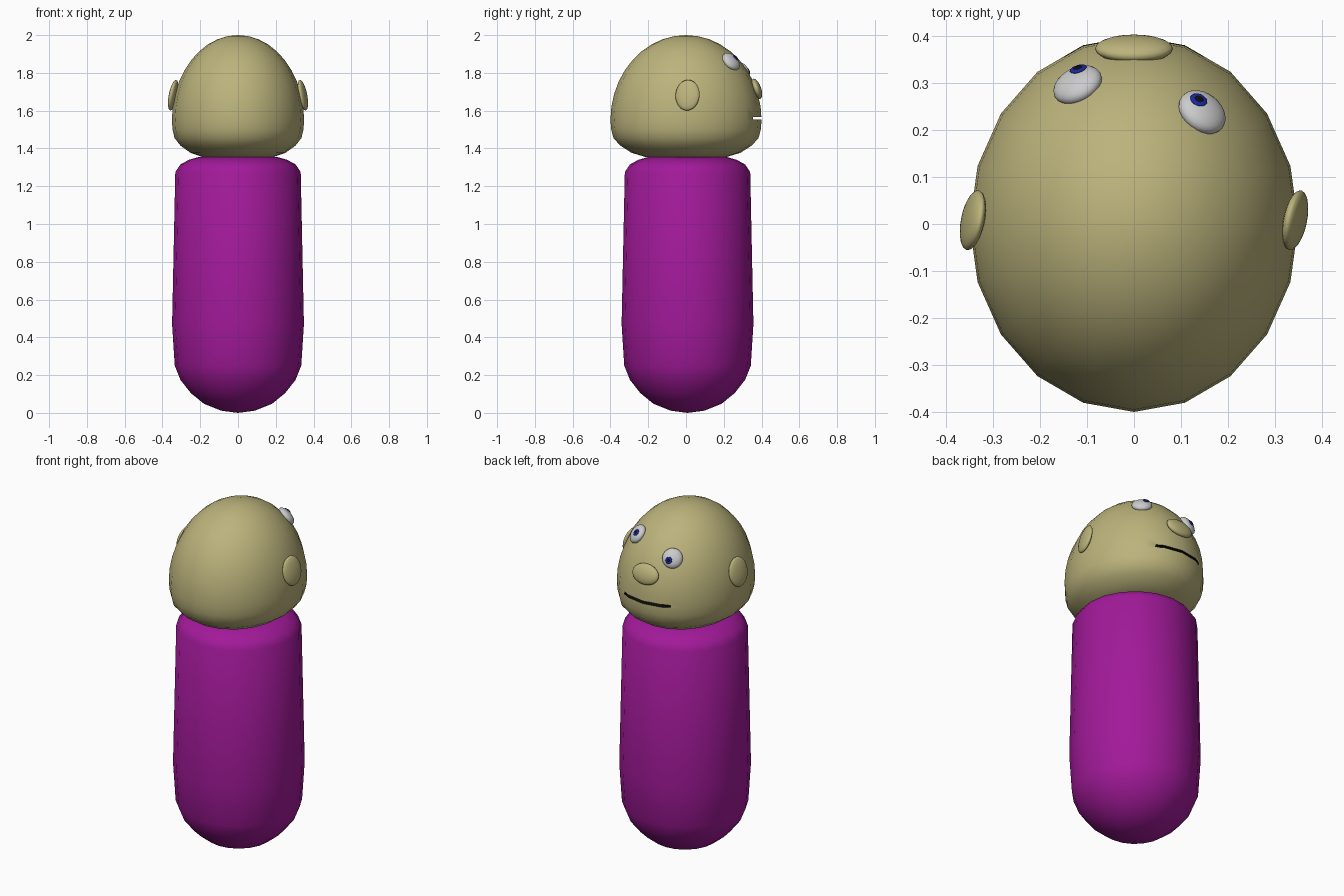
import bpy, bmesh, math
from mathutils import Matrix, Vector

if "Cube" in bpy.data.objects:
    bpy.data.objects.remove(bpy.data.objects["Cube"])


def material(name, rgb):
    m = bpy.data.materials.new(name)
    m.diffuse_color = (*rgb, 1)
    m.use_nodes = True
    m.node_tree.nodes["Principled BSDF"].inputs["Base Color"].default_value = m.diffuse_color
    return m


SKIN = material("skin", (0.50, 0.45, 0.20))
PURPLE = material("purple", (0.36, 0.01, 0.32))
BLUE = material("blue", (0.01, 0.02, 0.35))
BLACK = material("black", (0.004, 0.004, 0.004))


def finish(bm, name, mats=()):
    bmesh.ops.recalc_face_normals(bm, faces=bm.faces)
    for f in bm.faces:
        f.smooth = True
    me = bpy.data.meshes.new(name)
    bm.to_mesh(me)
    bm.free()
    for m in mats:
        me.materials.append(m)
    ob = bpy.data.objects.new(name, me)
    bpy.context.collection.objects.link(ob)
    return ob


def lathe(name, profile, sx, sy, cy, mats, n=20):
    """Spin (radius, z) points around z; first and last points are poles."""
    bm = bmesh.new()
    rings = []
    for r, z in profile[1:-1]:
        rings.append([bm.verts.new((sx * r * math.sin(math.tau * i / n),
                                    cy + sy * r * math.cos(math.tau * i / n), z))
                      for i in range(n)])
    low = bm.verts.new((0, cy, profile[0][1]))
    top = bm.verts.new((0, cy, profile[-1][1]))
    for i in range(n):
        j = (i + 1) % n
        bm.faces.new((low, rings[0][i], rings[0][j]))
        bm.faces.new((top, rings[-1][j], rings[-1][i]))
        for a, b in zip(rings, rings[1:]):
            bm.faces.new((a[i], a[j], b[j], b[i]))
    return finish(bm, name, mats)


def frame(normal):
    """Axes lying on a surface: u sideways, v up the surface, n outwards."""
    n = Vector(normal).normalized()
    u = Vector((0, 0, 1)).cross(n).normalized()
    return u, n.cross(u), n


def blob(name, centre, axes, radii, mats=(), seg=24):
    """Flattened ball with its own u, v, n axes."""
    rot = Matrix(axes).transposed().to_4x4()
    bm = bmesh.new()
    bmesh.ops.create_uvsphere(bm, u_segments=seg, v_segments=seg // 2, radius=1,
                              matrix=Matrix.Translation(centre) @ rot
                              @ Matrix.Diagonal((*radii, 1)))
    return finish(bm, name, mats)


# Body: tapered capsule
lathe("body", [(0, 0), (0.09, 0.012), (0.18, 0.048), (0.25, 0.105), (0.305, 0.175),
               (0.335, 0.25), (0.349, 0.47), (0.332, 1.275), (0.305, 1.315),
               (0.26, 1.34), (0.21, 1.354), (0, 1.358)], 1, 1, 0.008, [PURPLE])

# Head: domed top, squashed underside
dome = [(math.cos(math.radians(a)), 1.55 + 0.45 * math.sin(math.radians(a)))
        for a in range(0, 91, 9)]
head = lathe("head", [(0, 1.35), (0.54, 1.355), (0.72, 1.377), (0.87, 1.415),
                      (0.96, 1.455), (0.99, 1.50)] + dome, 0.35, 0.40, 0, [SKIN, BLACK])

# Mouth: slit cut into the head, black inside
bm = bmesh.new()
bmesh.ops.create_cube(bm, size=1, matrix=Matrix.Translation((0, 0.405, 1.56))
                      @ Matrix.Diagonal((0.6, 0.1, 0.015, 1)))
for f in bm.faces:
    f.material_index = 1
cutter = finish(bm, "mouth_cutter", [SKIN, BLACK])
cutter.hide_render = True
mod = head.modifiers.new("mouth", 'BOOLEAN')
mod.operation = 'DIFFERENCE'
mod.solver = 'EXACT'
mod.object = cutter
bpy.context.view_layer.objects.active = head
head.select_set(True)
bpy.ops.object.modifier_apply(modifier="mouth")
bpy.data.objects.remove(cutter)
bpy.ops.object.shade_smooth_by_angle(angle=math.radians(40))

# Nose
blob("nose", (0, 0.373, 1.715), frame((0, 2.33, 0.815)), (0.083, 0.057, 0.025), [SKIN])

# Ears: follow the head's slope, both turned the same way
for side, name in ((1, "right_ear"), (-1, "left_ear")):
    blob(name, (side * 0.343, 0.008, 1.682), frame((side, -side * 0.2, 0.2)),
         (0.065, 0.083, 0.02), [SKIN])

# Eyes: uneven, each with an off-centre iris and pupil
R, H = 0.055, 0.028
for name, c, (a, b) in (("left", (-0.12, 0.296, 1.81), (-0.017, -0.015)),
                        ("right", (0.145, 0.238, 1.86), (0.022, 0.006))):
    c = Vector(c)
    u, v, n = frame((c.x / 0.1225, c.y / 0.16, (c.z - 1.55) / 0.2025))
    blob(name + "_eye", c, (u, v, n), (R, R, H))
    h = H * math.sqrt(1 - (a * a + b * b) / R ** 2)
    spot = c + u * a + v * b + n * h
    tilt = frame(u * (a / R ** 2) + v * (b / R ** 2) + n * (h / H ** 2))
    blob(name + "_iris", spot, tilt, (0.019, 0.019, 0.004), [BLUE], 16)
    blob(name + "_pupil", spot + tilt[2] * 0.002, tilt, (0.010, 0.010, 0.004), [BLACK], 16)
